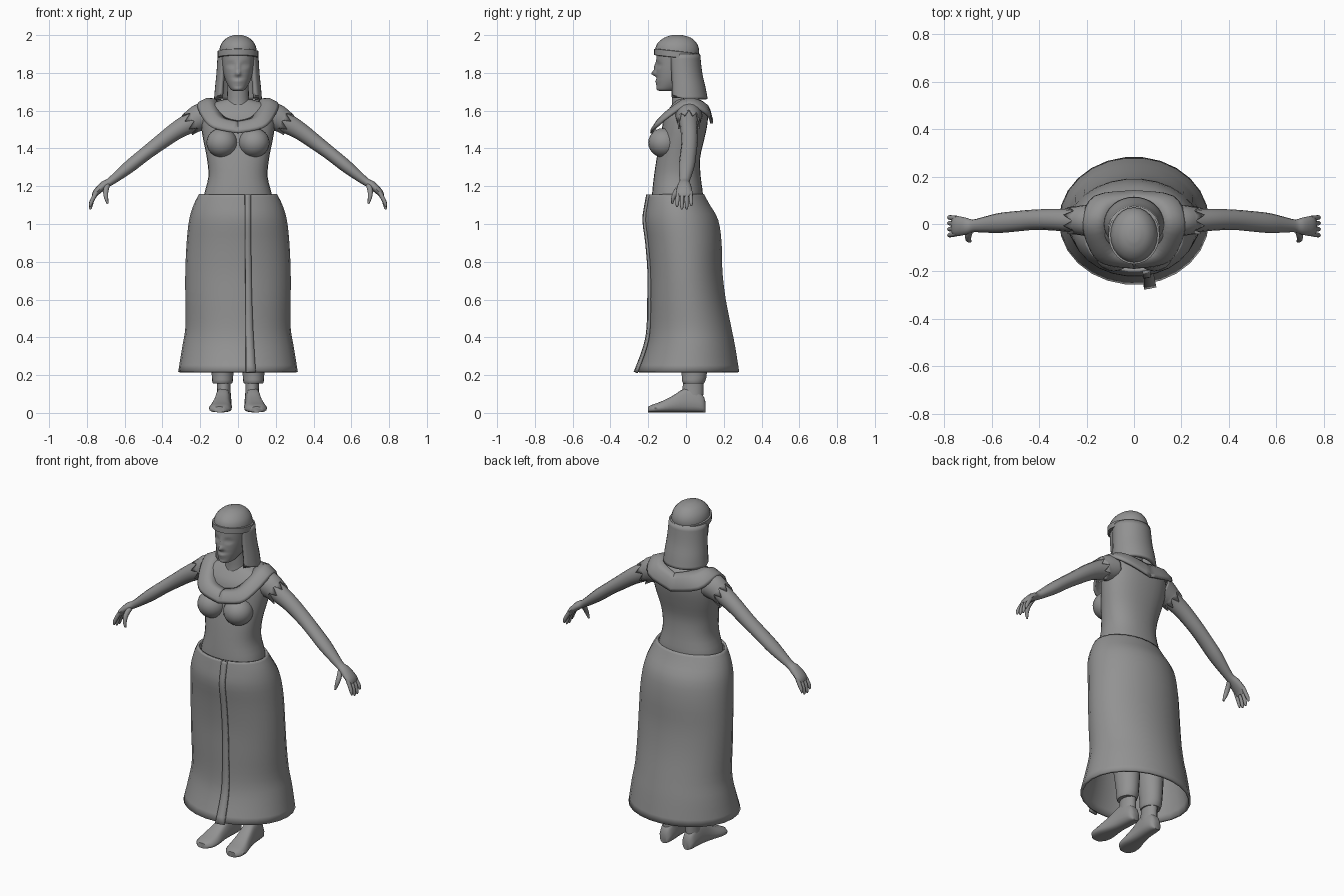
import bpy, math
from mathutils import Vector

if "Cube" in bpy.data.objects:
    bpy.data.objects.remove(bpy.data.objects["Cube"])

grey = bpy.data.materials.new("plain grey")
grey.diffuse_color = (0.29, 0.29, 0.29, 1)
grey.use_nodes = True
grey.node_tree.nodes["Principled BSDF"].inputs["Base Color"].default_value = grey.diffuse_color


def sp(v, e):
    return math.copysign(abs(v) ** e, v)


def spline(rows, steps):
    """Smoothly interpolate rows of numbers."""
    out = []
    for i in range(len(rows) - 1):
        a, b = rows[max(i - 1, 0)], rows[i]
        c, d = rows[i + 1], rows[min(i + 2, len(rows) - 1)]
        for s in range(steps):
            t = s / steps
            out.append([q + .5 * t * (r - p + t * (2*p - 5*q + 4*r - w + t * (3*(q - r) + w - p)))
                        for p, q, r, w in zip(a, b, c, d)])
    return out + [list(rows[-1])]


def skin(name, rings, closed=True, caps=True, mirror=False, thick=0, angle=50):
    """Join rings of points into one surface."""
    n = len(rings[0])
    faces = [(i*n + j, i*n + (j+1) % n, (i+1)*n + (j+1) % n, (i+1)*n + j)
             for i in range(len(rings) - 1) for j in range(n if closed else n - 1)]
    if closed and caps:
        faces += [tuple(range(n))[::-1], tuple(range((len(rings)-1)*n, len(rings)*n))]
    me = bpy.data.meshes.new(name)
    me.from_pydata([tuple(p) for r in rings for p in r], [], faces)
    me.materials.append(grey)
    ob = bpy.data.objects.new(name, me)
    bpy.context.collection.objects.link(ob)
    bpy.ops.object.select_all(action='DESELECT')
    ob.select_set(True)
    bpy.context.view_layer.objects.active = ob
    bpy.ops.object.mode_set(mode='EDIT')
    bpy.ops.mesh.select_all(action='SELECT')
    bpy.ops.mesh.normals_make_consistent(inside=False)
    bpy.ops.object.mode_set(mode='OBJECT')
    bpy.ops.object.shade_smooth_by_angle(angle=math.radians(angle))
    if thick:
        m = ob.modifiers.new("thickness", 'SOLIDIFY')
        m.thickness, m.offset = thick, 0
    if mirror:
        m = ob.modifiers.new("mirror", 'MIRROR')
        m.use_clip = True
    return ob


def ring(z, hw, yf, yb, n=28, e=1.0, cx=0.0):
    """Level oval given its half width and front and back reach."""
    c, r = (yf + yb) / 2, (yb - yf) / 2
    return [Vector((cx + hw * sp(math.cos(a), e), c + r * sp(math.sin(a), e), z))
            for a in (2 * math.pi * k / n for k in range(n))]


def body(name, rows, steps=3, n=28, e=1.0, cx=0.0, **kw):
    return skin(name, [ring(*r, n=n, e=e, cx=cx) for r in spline(rows, steps)], **kw)


def tube_rings(pts, steps=3, n=12):
    """Oval sections along a path of x, y, z, radius across, radius through."""
    pts = spline(pts, steps)
    out = []
    for i, p in enumerate(pts):
        t = (Vector(pts[min(i+1, len(pts)-1)][:3]) - Vector(pts[max(i-1, 0)][:3])).normalized()
        s = (Vector((0, 1, 0)) - t * t.y).normalized()
        u = t.cross(s)
        out.append([Vector(p[:3]) + s * p[3] * math.cos(a) + u * p[4] * math.sin(a)
                    for a in (2 * math.pi * k / n for k in range(n))])
    return out


def tube(name, pts, **kw):
    return skin(name, tube_rings(pts), mirror=True, **kw)


# Skirt: open hollow bell
skirt = [(1.155, .2, -.195, .09), (1.1, .228, -.205, .12), (1.02, .252, -.215, .165), (.9, .265, -.2, .183),
         (.75, .272, -.188, .187), (.6, .272, -.188, .205), (.45, .272, -.19, .235),
         (.35, .288, -.205, .255), (.215, .31, -.25, .277)]
body("skirt", skirt, n=26, caps=False, thick=.014)

# Overlapping front edge of the skirt
strip = []
for z, hw, yf, yb in spline(skirt, 3):
    k = (1.155 - z) / .94
    x0, x1 = .036 + .006 * k, .068 + .025 * k ** 3
    c, r = (yf + yb) / 2, (yb - yf) / 2
    strip.append([Vector((x, c - r * math.sqrt(1 - (x / hw) ** 2) - .011 - .012 * k ** 4, z))
                  for x in (x0, (x0 + x1) / 2, x1)])
skin("skirt_flap", strip, closed=False, thick=.014)

# Torso and bust
body("torso", [(1.1, .185, -.18, .085), (1.155, .18, -.18, .09), (1.25, .157, -.17, .078),
               (1.35, .165, -.155, .075), (1.45, .185, -.135, .097), (1.52, .195, -.125, .112),
               (1.58, .195, -.11, .115), (1.63, .165, -.075, .095), (1.66, .07, -.05, .06)], e=.88)
bust = []
for k in range(1, 12):
    a = math.pi * k / 12 - math.pi / 2
    r = math.cos(a)
    bust.append([Vector((.085 + .082 * r * math.cos(b), -.118 + .082 * r * math.sin(b), 1.43 + .078 * math.sin(a)))
                 for b in (2 * math.pi * j / 20 for j in range(20))])
skin("bust", bust, mirror=True)

# Neck and head, with the face shaped by soft bumps (x, z, spread x, spread z, push)
body("neck", [(1.58, .085, -.09, .07), (1.63, .062, -.075, .05), (1.76, .055, -.08, .035)], n=20)
head = body("head", [(1.703, .02, -.135, -.075), (1.714, .04, -.15, -.04), (1.755, .064, -.156, .03),
                     (1.8, .077, -.157, .05), (1.85, .084, -.157, .055), (1.92, .09, -.155, .06)],
            steps=6, n=48, e=.9)
bumps = [(0, 1.797, .011, .014, -.026), (0, 1.83, .009, .025, -.012), (0, 1.755, .02, .007, -.008),
         (0, 1.74, .016, .006, -.005), (0, 1.775, .04, .006, .003), (0, 1.715, .025, .012, -.006),
         (.036, 1.842, .018, .011, .012), (-.036, 1.842, .018, .011, .012),
         (.036, 1.84, .009, .004, -.008), (-.036, 1.84, .009, .004, -.008)]
for v in head.data.vertices:
    if v.co.y < -.06:
        x, z = v.co.x, v.co.z
        v.co.y += sum(p * math.exp(-((x - a) / sx) ** 2 - ((z - b) / sz) ** 2) for a, b, sx, sz, p in bumps)

# Hair: crown, hanging back and headband
body("hair_crown", [(1.885, .098, -.155, .066), (1.92, .099, -.163, .07), (1.955, .088, -.152, .058),
                    (1.985, .06, -.118, .028), (2.0, .022, -.075, -.02)], n=24)
hair = []
for z, hw, cy, ry in spline([(1.9, .098, -.02, .085), (1.8, .104, -.012, .088),
                             (1.72, .112, -.003, .097), (1.66, .117, .0, .105)], 3):
    hair.append([Vector((hw * math.cos(a), cy + ry * math.sin(a),
                         z + (.025 * max(0, -math.sin(a)) if z < 1.67 else 0)))
                 for a in (math.radians(-42 + 264 * k / 24) for k in range(25))])
skin("hair_back", hair, closed=False, thick=.02)
band = []
for dz, g in ((-.018, -.006), (-.016, .004), (.016, .004), (.018, -.006)):
    band.append([p + Vector((0, 0, -.11 * (p.y + .047)))
                 for p in ring(1.898 + dz, .104 + g, -.165 - g, .071 + g, n=28)])
skin("headband", band, caps=False, angle=30)

# Collar draped over the shoulders
inner = [(0, -.125, 1.54), (.07, -.11, 1.56), (.105, -.06, 1.61), (.115, .01, 1.655), (.085, .075, 1.65), (0, .1, 1.625)]
outer = [(0, -.185, 1.488), (.13, -.165, 1.515), (.185, -.1, 1.57), (.212, .01, 1.635), (.165, .115, 1.585), (0, .138, 1.54)]
inner, outer = spline(inner, 4), spline(outer, 4)
rows = []
for t, lift in ((0, 0), (.5, .016), (.92, .004), (1, -.008)):
    rows.append([Vector(a).lerp(Vector(b), t) + Vector((0, -.3 * lift if a[1] < 0 else .3 * lift, lift))
                 for a, b in zip(inner, outer)])
skin("collar", rows, closed=False, thick=.014, mirror=True)

# Sleeve caps with a pointed hem
sleeve = tube_rings([(.165, .015, 1.575, .068, .068), (.205, .015, 1.562, .062, .068), (.235, .015, 1.547, .057, .06)], n=16)
sleeve.append([p + Vector((.035, 0, -.024)) * (1 if k % 2 else -.2) for k, p in enumerate(sleeve[-1])])
skin("sleeve", sleeve, caps=False, mirror=True, thick=.008)

# Arms, hands and fingers
tube("arm", [(.14, .015, 1.565, .055, .06), (.2, .015, 1.558, .055, .062), (.26, .015, 1.532, .05, .054),
             (.335, .018, 1.488, .046, .046), (.42, .018, 1.425, .043, .04), (.49, .012, 1.372, .043, .036),
             (.57, .004, 1.308, .042, .034), (.64, -.004, 1.252, .032, .026), (.68, -.008, 1.222, .027, .021),
             (.71, -.009, 1.205, .036, .022), (.75, -.009, 1.168, .043, .018), (.762, -.009, 1.145, .038, .012)])
for i, (y, tip) in enumerate(((.024, 1.095), (.003, 1.078), (-.019, 1.077), (-.041, 1.09))):
    tube(f"finger_{i + 1}", [(.748, y, 1.17, .011, .011), (.77, y * 1.1, 1.13, .0105, .011),
                             (.78, y * 1.15, tip + .015, .009, .009), (.782, y * 1.15, tip, .004, .004)])
tube("thumb", [(.69, -.02, 1.21, .014, .014), (.7, -.05, 1.175, .014, .014),
               (.698, -.067, 1.14, .011, .011), (.69, -.073, 1.108, .005, .005)])

# Trouser legs, ankles and feet
body("trouser_leg", [(.155, .05, -.015, .095), (.17, .055, -.022, .103), (.215, .058, -.025, .112), (.4, .072, -.05, .12),
                     (.7, .09, -.08, .13), (1.0, .095, -.1, .12)], n=18, cx=.082, mirror=True)
body("ankle", [(.06, .04, -.03, .09), (.12, .036, -.02, .092), (.2, .038, -.01, .092)], n=16, cx=.075, mirror=True)
foot = []
for y, cx, w, h in spline([(.104, .075, .018, .05), (.09, .075, .035, .09), (.045, .076, .042, .125),
                           (-.01, .08, .044, .125), (-.07, .086, .05, .088), (-.13, .092, .06, .058),
                           (-.175, .096, .054, .042), (-.2, .098, .03, .03)], 3):
    foot.append([Vector((cx + w * sp(math.cos(a), .75) * (1 if math.sin(a) < .3 else .85), y,
                         .003 + h * (.5 + .5 * sp(math.sin(a), .6))))
                 for a in (2 * math.pi * k / 20 for k in range(20))])
skin("foot", foot, mirror=True)
